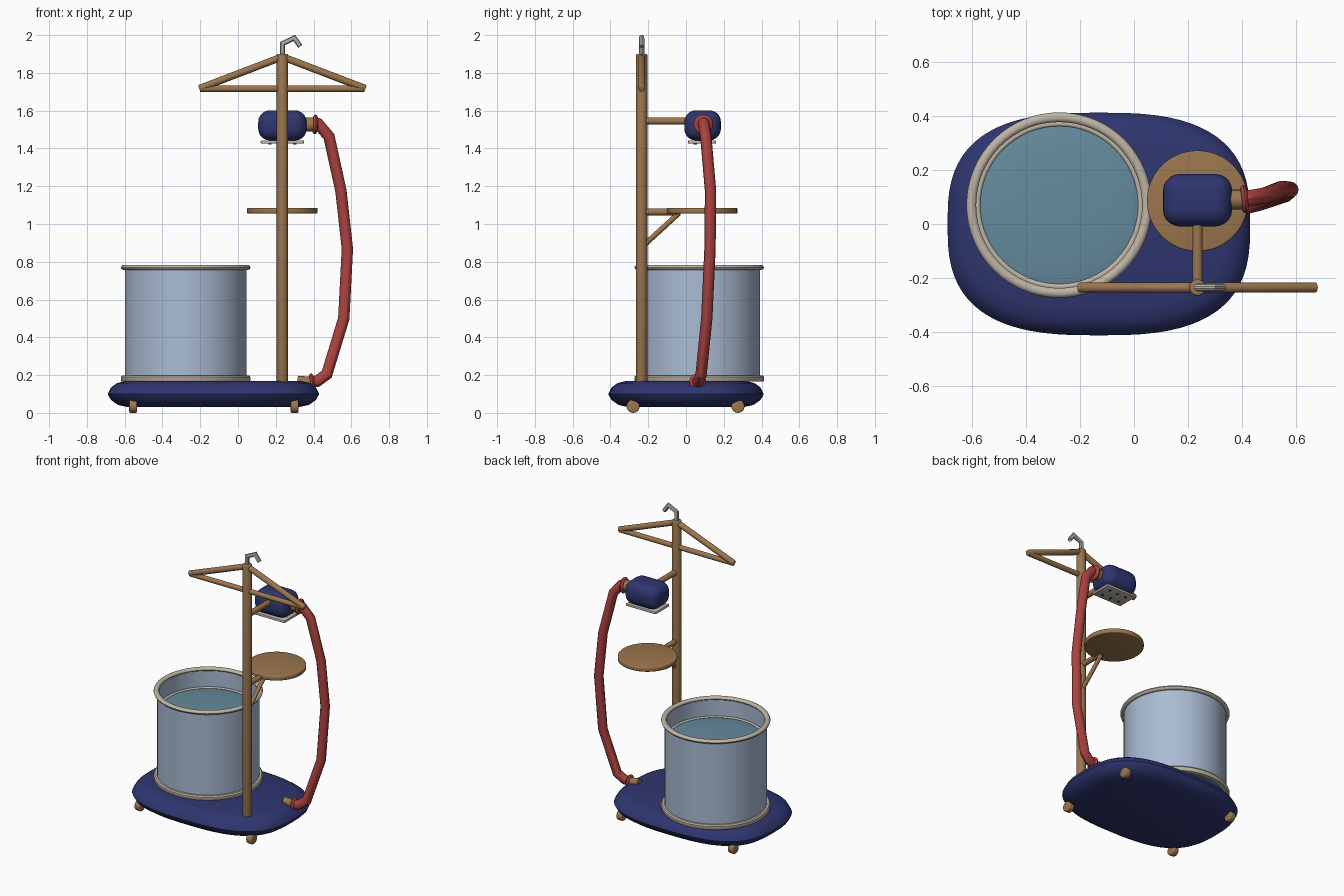
import bpy, bmesh, math
from mathutils import Vector, Matrix

if "Cube" in bpy.data.objects:
    bpy.data.objects.remove(bpy.data.objects["Cube"])


def material(name, rgb):
    m = bpy.data.materials.new(name)
    m.diffuse_color = (*rgb, 1)
    m.use_nodes = True
    m.node_tree.nodes["Principled BSDF"].inputs["Base Color"].default_value = m.diffuse_color
    return m


NAVY = material("navy", (0.028, 0.036, 0.16))
WOOD = material("wood brown", (0.33, 0.18, 0.075))
RED = material("hose red", (0.40, 0.055, 0.05))
GLASS = material("tank pale blue", (0.40, 0.50, 0.65))
CREAM = material("rim cream", (0.52, 0.46, 0.38))
METAL = material("hook grey", (0.46, 0.46, 0.43))
WATER = material("water blue", (0.13, 0.26, 0.34))


def finish(name, bm, mat, angle=40):
    bmesh.ops.recalc_face_normals(bm, faces=bm.faces)
    me = bpy.data.meshes.new(name)
    bm.to_mesh(me)
    bm.free()
    me.materials.append(mat)
    for p in me.polygons:
        p.use_smooth = True
    me.set_sharp_from_angle(angle=math.radians(angle))
    ob = bpy.data.objects.new(name, me)
    bpy.context.collection.objects.link(ob)
    return ob


def rod(name, a, b, r, mat, sides=16, bevel=0.0):
    a, b = Vector(a), Vector(b)
    d = b - a
    mtx = Matrix.Translation((a + b) / 2) @ d.to_track_quat('Z', 'Y').to_matrix().to_4x4()
    bm = bmesh.new()
    bmesh.ops.create_cone(bm, cap_ends=True, segments=sides, radius1=r, radius2=r,
                          depth=d.length, matrix=mtx)
    if bevel:
        caps = [e for e in bm.edges if any(len(f.verts) > 4 for f in e.link_faces)]
        bmesh.ops.bevel(bm, geom=caps, offset=bevel, segments=3, profile=0.5, affect='EDGES')
    return finish(name, bm, mat)


def skin(bm, rings, close_ends=True, loop=False):
    """Join successive rings of vertices with quads."""
    n = len(rings[0])
    pairs = list(zip(rings, rings[1:])) + ([(rings[-1], rings[0])] if loop else [])
    for p, q in pairs:
        for i in range(n):
            j = (i + 1) % n
            bm.faces.new((p[i], p[j], q[j], q[i]))
    if close_ends and not loop:
        bm.faces.new(rings[0])
        bm.faces.new(rings[-1])


def lathe(name, profile, centre, mat, sides=64, loop=True, axis=(0, 0, 1)):
    rot = Vector(axis).to_track_quat('Z', 'Y')
    bm = bmesh.new()
    rings = []
    for r, z in profile:
        rings.append([bm.verts.new(Vector(centre) + rot @ Vector((
            r * math.cos(2 * math.pi * i / sides), r * math.sin(2 * math.pi * i / sides), z)))
            for i in range(sides)])
    skin(bm, rings, loop=loop)
    return finish(name, bm, mat)


def torus(name, R, rx, rz, centre, mat, sides=64, axis=(0, 0, 1)):
    prof = [(R + rx * math.cos(k * math.pi / 5), rz * math.sin(k * math.pi / 5)) for k in range(10)]
    return lathe(name, prof, centre, mat, sides, True, axis)


def tube(name, pts, r, mat, sides=10):
    """Kinked pipe with mitred joints."""
    pts = [Vector(p) for p in pts]
    bm = bmesh.new()
    rings = []
    for k, p in enumerate(pts):
        d0 = (p - pts[k - 1]).normalized() if k else (pts[1] - p).normalized()
        d1 = (pts[k + 1] - p).normalized() if k < len(pts) - 1 else d0
        t = (d0 + d1).normalized()
        side = Vector((0, 1, 0))
        u = (side - t * side.dot(t)).normalized()
        v = t.cross(u) / max(0.6, t.dot(d0))
        rings.append([bm.verts.new(p + r * (math.cos(2 * math.pi * i / sides) * u
                                            + math.sin(2 * math.pi * i / sides) * v))
                      for i in range(sides)])
    skin(bm, rings)
    return finish(name, bm, mat, 30)


def rounded_box(name, centre, half, bevel, mat, segments=5):
    bm = bmesh.new()
    bmesh.ops.create_cube(bm, size=2, matrix=Matrix.Translation(centre) @ Matrix.Diagonal((*half, 1)))
    bmesh.ops.bevel(bm, geom=bm.edges[:], offset=bevel, segments=segments, profile=0.5, affect='EDGES')
    return finish(name, bm, mat)


# base: pillow-shaped slab with a superellipse outline
bm = bmesh.new()
rings = []
for inset, z in [(.11, .03), (.055, .042), (.018, .068), (.004, .092), (0, .1), (.004, .108),
                 (.018, .135), (.05, .158), (.10, .17)]:
    ring = []
    for i in range(72):
        c, s = math.cos(2 * math.pi * i / 72), math.sin(2 * math.pi * i / 72)
        ring.append(bm.verts.new((
            -0.13 + (0.56 - inset) * math.copysign(abs(c) ** (2 / 2.8), c),
            (0.412 - inset) * math.copysign(abs(s) ** (2 / 2.8), s), z)))
    rings.append(ring)
skin(bm, rings)
finish("base", bm, NAVY, 50)

# wheels
for x in (-0.555, 0.30):
    for y in (-0.28, 0.275):
        rod("wheel", (x - 0.021, y, 0.035), (x + 0.021, y, 0.035), 0.035, WOOD, 16, 0.008)

# tank: open drum with rims and water
TX, TY = -0.277, 0.07
lathe("tank_wall", [(.322, .165), (.322, .77), (.31, .77), (.31, .165)], (TX, TY, 0), GLASS)
torus("tank_top_rim", 0.325, 0.018, 0.014, (TX, TY, 0.77), CREAM)
lathe("tank_bottom_rim", [(.315, .165), (.338, .165), (.343, .172), (.343, .19), (.336, .198),
                          (.315, .198)], (TX, TY, 0), CREAM)
torus("water_line_ring", 0.302, 0.01, 0.006, (TX, TY, 0.65), CREAM)
lathe("water", [(.309, .18), (.309, .645), (.28, .652), (.18, .659), (.07, .663)],
      (TX, TY, 0), WATER, 48, False)

# post with triangular hanger on top
PX, PY = 0.235, -0.235
rod("post", (PX, PY, 0.13), (PX, PY, 1.9), 0.03, WOOD, 20, 0.006)
for s in (-1, 1):
    rod("hanger_slope", (PX, PY, 1.885), (PX + s * 0.44, PY, 1.717), 0.019, WOOD, 16, 0.006)
rod("hanger_bar", (PX - 0.435, PY, 1.716), (PX + 0.435, PY, 1.716), 0.017, WOOD)
tube("hook", [(PX, PY, 1.89), (PX, PY, 1.955), (0.298, PY, 1.985), (0.33, PY, 1.94)], 0.014, METAL)

# round shelf with arm and brace
CY = 0.085
rod("shelf", (PX, CY, 1.056), (PX, CY, 1.086), 0.187, WOOD, 48, 0.006)
rod("shelf_arm", (PX, PY, 1.064), (PX, -0.03, 1.064), 0.018, WOOD)
rod("shelf_brace", (PX, PY + 0.02, 0.895), (PX, -0.04, 1.055), 0.014, WOOD)

# shower head on its arm, with spray plate and holes
rod("head_arm", (PX, PY, 1.545), (PX, 0.03, 1.545), 0.019, WOOD)
rounded_box("shower_head", (PX, CY + 0.003, 1.522), (0.128, 0.097, 0.08), 0.062, NAVY)
rounded_box("spray_plate", (PX, CY, 1.434), (0.115, 0.075, 0.009), 0.006, CREAM, 2)
for i in (-1, 0, 1):
    for j in (-1, 1):
        x, y = PX + i * 0.065, CY + j * 0.035
        rod("spray_hole", (x, y, 1.422), (x, y, 1.43), 0.009, NAVY, 10)

# hose with collars at both ends
rod("head_collar", (0.33, 0.09, 1.527), (0.415, 0.09, 1.527), 0.037, WOOD, 20)
rod("base_collar", (0.315, 0.06, 0.17), (0.40, 0.06, 0.163), 0.027, WOOD, 20)
torus("hose_ring_top", 0.036, 0.016, 0.012, (0.408, 0.092, 1.527), RED, 24, (1, 0.1, -0.05))
torus("hose_ring_bottom", 0.03, 0.014, 0.011, (0.39, 0.062, 0.165), RED, 24, (1, 0.1, 0.1))
tube("hose", [(0.395, 0.09, 1.54), (0.425, 0.095, 1.53), (0.482, 0.105, 1.462), (0.545, 0.13, 1.175),
              (0.579, 0.127, 0.868), (0.56, 0.11, 0.5), (0.47, 0.08, 0.205), (0.42, 0.068, 0.168),
              (0.385, 0.06, 0.165)], 0.03, RED, 12)
